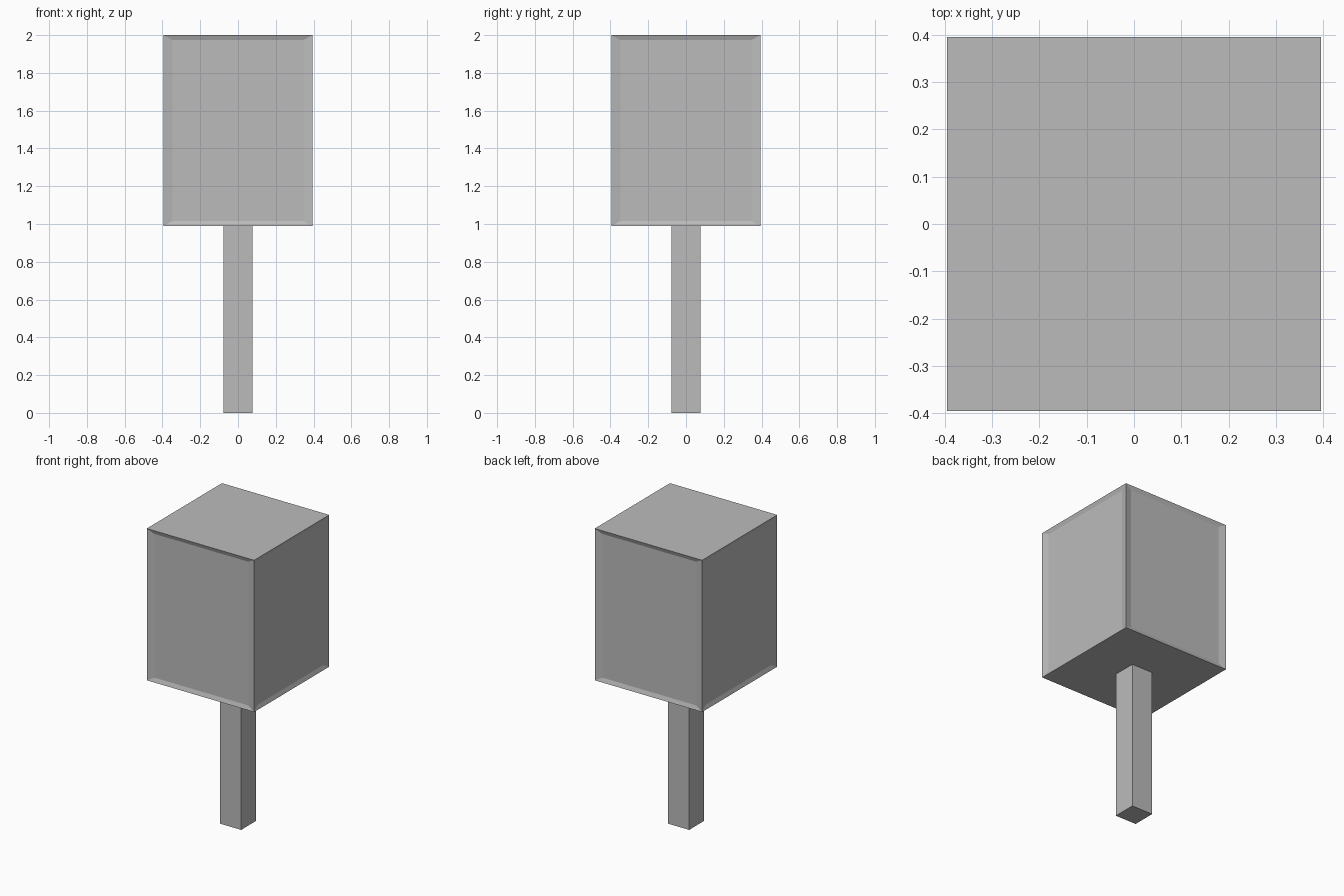
import bpy
import bmesh
from mathutils import Vector

cube = bpy.data.objects.get("Cube")
if cube:
    bpy.data.objects.remove(cube, do_unlink=True)

grey = bpy.data.materials.new("plain_grey")
grey.use_nodes = True
colour = (0.5, 0.5, 0.5, 1)
grey.diffuse_color = colour
grey.node_tree.nodes["Principled BSDF"].inputs["Base Color"].default_value = colour

HALF_WIDTH = 0.395   # head
BASE_Z = 0.99        # underside of the head
POST_HALF = 0.078
MARGIN_SIDE, MARGIN_END = 0.06, 0.038
DEPTH = 0.01


def box_mesh(half, low, high):
    bm = bmesh.new()
    bmesh.ops.create_cube(bm, size=1)
    for v in bm.verts:
        v.co = Vector((v.co.x * 2 * half, v.co.y * 2 * half,
                       low + (v.co.z + 0.5) * (high - low)))
    return bm


def finish(bm, name):
    bm.normal_update()
    mesh = bpy.data.meshes.new(name)
    bm.to_mesh(mesh)
    bm.free()
    mesh.materials.append(grey)
    bpy.context.collection.objects.link(bpy.data.objects.new(name, mesh))


# Square post
finish(box_mesh(POST_HALF, 0, BASE_Z), "post")

# Head with a shallow recessed panel on each side
head = box_mesh(HALF_WIDTH, BASE_Z, 2)
head.normal_update()
sides = [f for f in head.faces if abs(f.normal.z) < 0.5]
bmesh.ops.inset_individual(head, faces=sides, thickness=MARGIN_END)
narrow = (HALF_WIDTH - MARGIN_SIDE) / (HALF_WIDTH - MARGIN_END)
for face in sides:
    out = face.normal.copy()
    across = out.cross(Vector((0, 0, 1)))
    for v in face.verts:
        v.co += across * v.co.dot(across) * (narrow - 1) - out * DEPTH
finish(head, "head")
